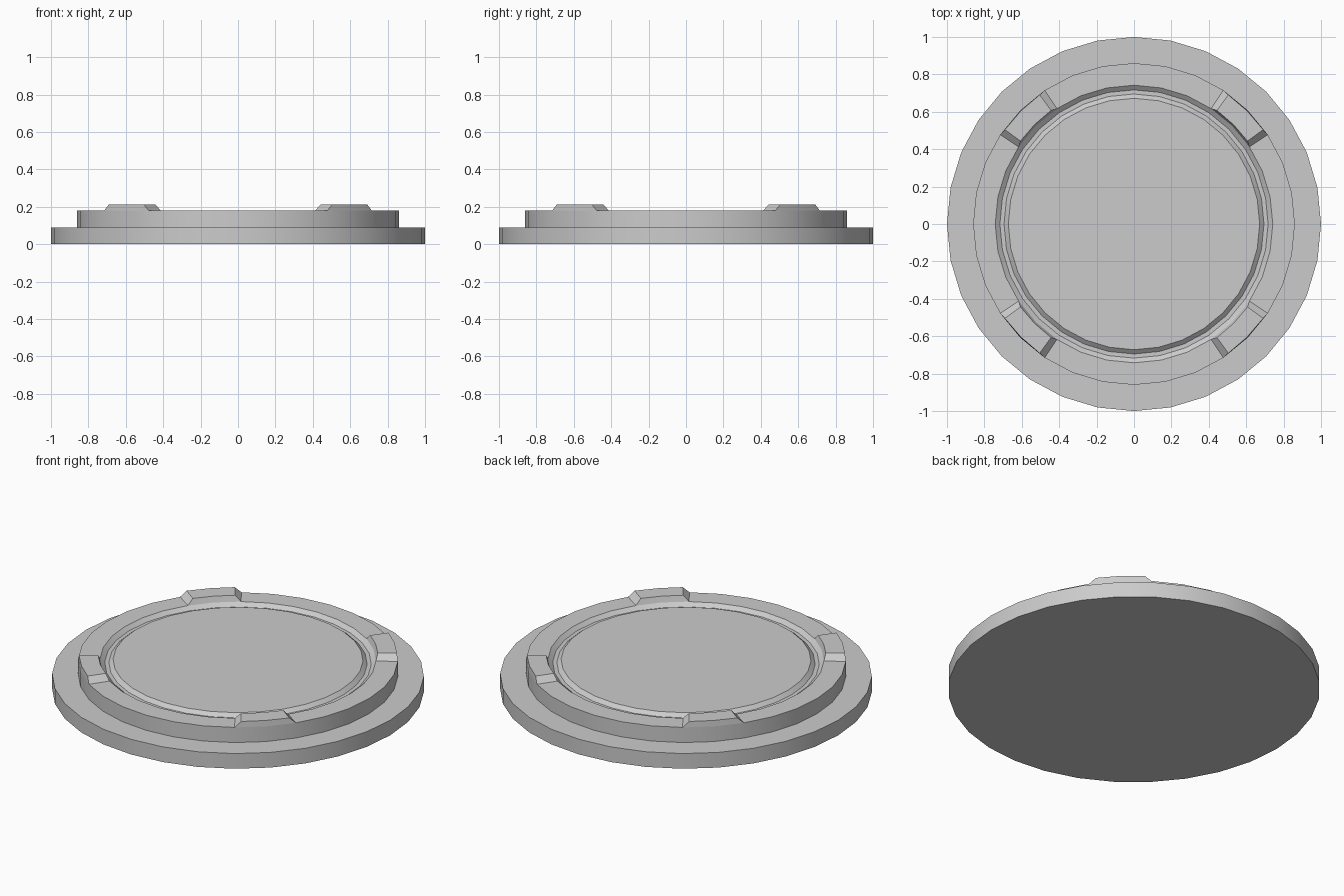
import bpy, bmesh, math

if "Cube" in bpy.data.objects:
    bpy.data.objects.remove(bpy.data.objects["Cube"])

SIDES = 32
STEP = 2 * math.pi / SIDES


def finish(name, bm):
    bmesh.ops.recalc_face_normals(bm, faces=bm.faces)
    mesh = bpy.data.meshes.new(name)
    bm.to_mesh(mesh)
    bm.free()
    obj = bpy.data.objects.new(name, mesh)
    bpy.context.collection.objects.link(obj)
    bpy.ops.object.select_all(action='DESELECT')
    obj.select_set(True)
    bpy.context.view_layer.objects.active = obj
    bpy.ops.object.shade_smooth_by_angle(angle=math.radians(30))
    return obj


def polar(r, a, z):
    return (r * math.cos(a), r * math.sin(a), z)


def lathe(name, profile):
    """Revolve (radius, z) points and cap both ends."""
    bm = bmesh.new()
    rings = [[bm.verts.new(polar(r, i * STEP, z)) for i in range(SIDES)]
             for r, z in profile]
    for a, b in zip(rings, rings[1:]):
        for i in range(SIDES):
            j = (i + 1) % SIDES
            bm.faces.new((a[i], a[j], b[j], b[i]))
    bm.faces.new(rings[0])
    bm.faces.new(rings[-1])
    return finish(name, bm)


def lug(name, centre):
    """Raised two-segment arc block with sloping ends."""
    bm = bmesh.new()
    sections = []
    for k in (-1, 0, 1):
        low = centre + k * STEP
        high = centre + k * (STEP - math.radians(2.4))
        sections.append([bm.verts.new(p) for p in (
            polar(0.742, low, 0.18), polar(0.752, high, 0.213),
            polar(0.855, high, 0.213), polar(0.86, low, 0.18))])
    for a, b in zip(sections, sections[1:]):
        for i in range(4):
            j = (i + 1) % 4
            bm.faces.new((a[i], a[j], b[j], b[i]))
    bm.faces.new(sections[0])
    bm.faces.new(sections[-1])
    return finish(name, bm)


# Stepped disc with a shallow ring groove around the centre
lathe("stepped_disc", [
    (1.0, 0.0), (1.0, 0.09), (0.86, 0.09), (0.86, 0.18),
    (0.742, 0.18), (0.717, 0.16), (0.695, 0.16), (0.672, 0.18)])

# Four lugs on the upper rim, on the diagonals
for n in range(4):
    lug(f"rim_lug_{n + 1}", math.radians(45 + 90 * n))
